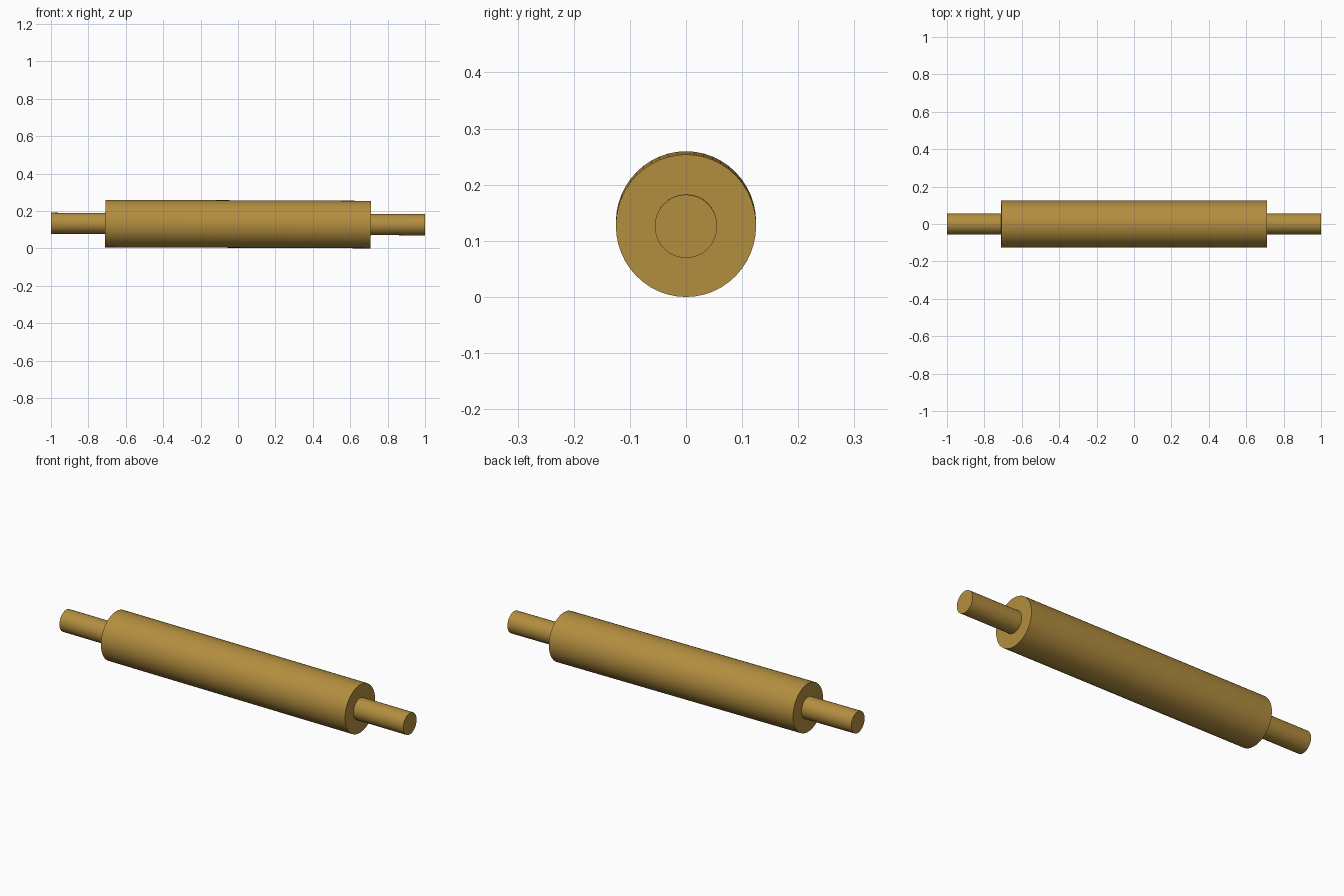
import bpy, math
from mathutils import Matrix

if "Cube" in bpy.data.objects:
    bpy.data.objects.remove(bpy.data.objects["Cube"])

SIDES = 48
TILT = 0.004          # the pin lies very slightly nose-down towards +x
CENTRE_Z = 0.1298

wood = bpy.data.materials.new("wood")
wood.diffuse_color = (0.45, 0.27, 0.05, 1)
wood.use_nodes = True
wood.node_tree.nodes["Principled BSDF"].inputs["Base Color"].default_value = wood.diffuse_color


def cylinder_x(name, x0, x1, ry, rz):
    """Closed cylinder along x, set on the tilted axis of the pin."""
    bpy.ops.mesh.primitive_cylinder_add(vertices=SIDES, radius=1, depth=x1 - x0)
    ob = bpy.context.object
    ob.name = name
    mesh = ob.data
    mesh.transform(Matrix.Rotation(math.pi / 2, 4, 'Y'))
    mesh.transform(Matrix.Diagonal((1, ry, rz, 1)))
    mesh.transform(Matrix.Translation(((x0 + x1) / 2, 0, 0)))
    mesh.transform(Matrix.Rotation(TILT, 4, 'Y'))
    ob.location.z = CENTRE_Z
    mesh.materials.append(wood)
    bpy.ops.object.shade_smooth_by_angle(angle=math.radians(30))
    return ob


# Main roller
cylinder_x("roller", -0.71, 0.71, 0.125, 0.127)

# Handles at both ends, butted against the roller
cylinder_x("handle_left", -1.0, -0.70, 0.0555, 0.0565)
cylinder_x("handle_right", 0.70, 1.0, 0.0555, 0.0565)
